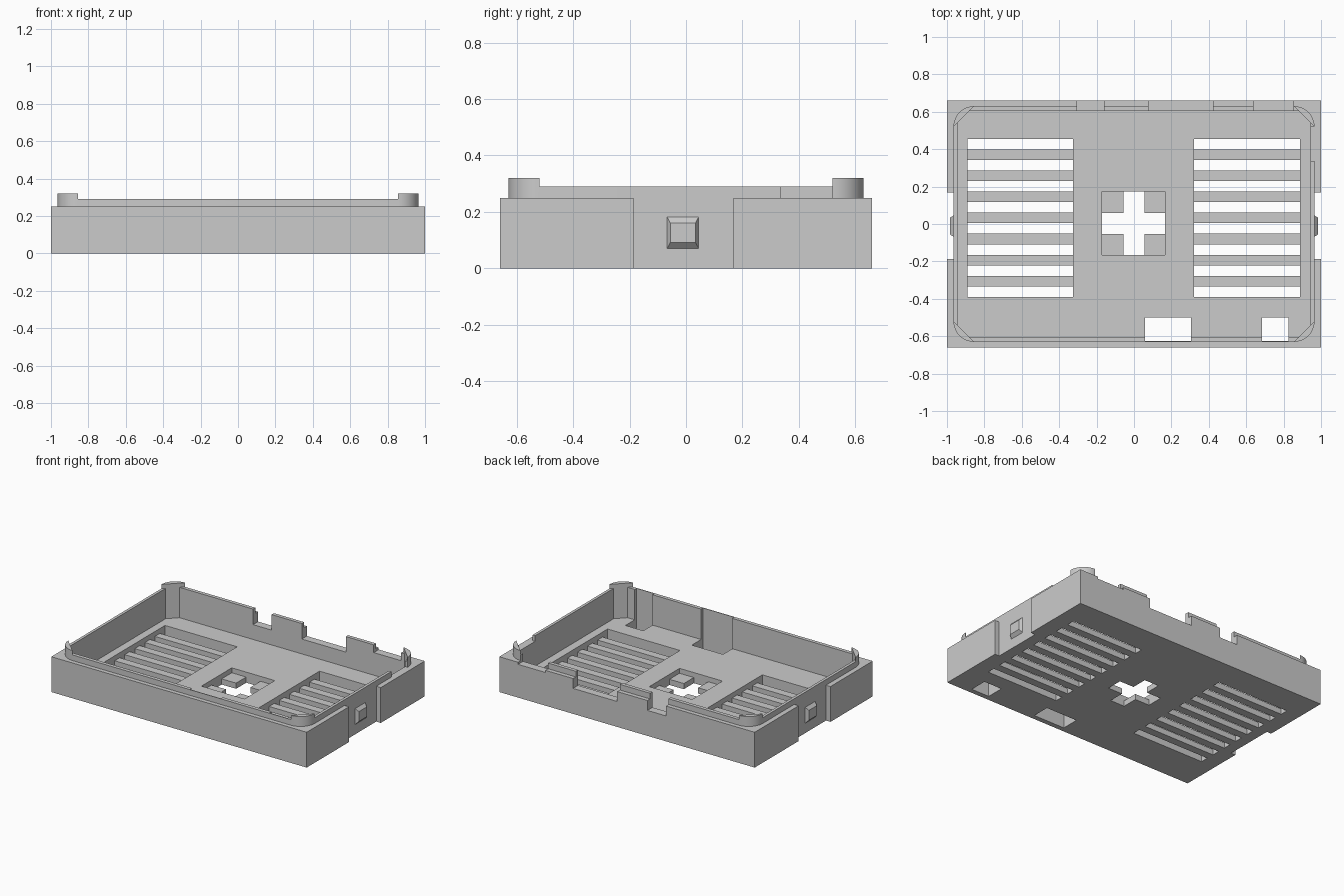
import bpy, bmesh
from math import sin, cos, pi

if "Cube" in bpy.data.objects:
    bpy.data.objects.remove(bpy.data.objects["Cube"], do_unlink=True)

grey = bpy.data.materials.new("plain grey")
grey.use_nodes = True
COLOUR = (0.6, 0.6, 0.6, 1)
grey.diffuse_color = COLOUR
grey.node_tree.nodes["Principled BSDF"].inputs["Base Color"].default_value = COLOUR


def prism(name, points, z0, z1):
    """Extrude a flat outline from z0 to z1."""
    bm = bmesh.new()
    base = bm.faces.new([bm.verts.new((x, y, z0)) for x, y in points])
    top = bmesh.ops.extrude_face_region(bm, geom=[base])["geom"]
    verts = [v for v in top if isinstance(v, bmesh.types.BMVert)]
    bmesh.ops.translate(bm, verts=verts, vec=(0, 0, z1 - z0))
    bmesh.ops.recalc_face_normals(bm, faces=bm.faces)
    mesh = bpy.data.meshes.new(name)
    bm.to_mesh(mesh)
    bm.free()
    mesh.materials.append(grey)
    obj = bpy.data.objects.new(name, mesh)
    bpy.context.collection.objects.link(obj)
    return obj


def block(name, x0, x1, y0, y1, z0, z1):
    return prism(name, [(x0, y0), (x1, y0), (x1, y1), (x0, y1)], z0, z1)


def chamfered(hx, hy, total):
    """Rectangle whose corners are cut where |x| + |y| = total."""
    quarter = [(hx, total - hx), (total - hy, hy)]
    right = [(x, -y) for x, y in reversed(quarter)] + quarter
    return right + [(-x, y) for x, y in reversed(right)]


def rounded(hx, hy, r, steps=12):
    points = []
    for k, (sx, sy) in enumerate([(1, 1), (-1, 1), (-1, -1), (1, -1)]):
        for i in range(steps + 1):
            a = (k + i / steps) * pi / 2
            points.append((sx * (hx - r) + r * cos(a), sy * (hy - r) + r * sin(a)))
    return points


def combine(target, tool, operation="DIFFERENCE"):
    mod = target.modifiers.new("cut", "BOOLEAN")
    mod.operation = operation
    mod.solver = "EXACT"
    mod.object = tool
    bpy.context.view_layer.objects.active = target
    bpy.ops.object.modifier_apply(modifier=mod.name)
    bpy.data.objects.remove(tool, do_unlink=True)


def cut(*limits):
    combine(shell, block("cutter", *limits))


# Tray body with a raised inner rim
CORNER = 1.485
shell = block("case_shell", -1, 1, -0.66, 0.66, 0, 0.25)
combine(shell, prism("rim", rounded(0.965, 0.63, 0.11), 0.1, 0.32), "UNION")
# Lower the rim except for the corner posts, then hollow the tray
combine(shell, prism("cutter", chamfered(1.1, 0.8, CORNER), 0.29, 0.5))
combine(shell, prism("cutter", chamfered(0.945, 0.604, CORNER), 0.075, 0.6))

# Recess in the middle of each short side
for x0, x1 in ((0.965, 1.2), (-1.2, -0.965)):
    cut(x0, x1, -0.187, 0.168, -0.2, 0.6)

# Connector openings in the rear wall, and the rim gap on the left side
for x0, x1, z in ((-0.305, -0.16, 0.18), (0.077, 0.422, 0.18), (0.64, 0.853, 0.235)):
    cut(x0, x1, 0.58, 0.8, z, 0.6)
cut(0.9, 1.1, 0.337, 0.52, 0.25, 0.6)

# Openings through the floor at the front
for x0, x1 in ((0.06, 0.305), (0.685, 0.825)):
    cut(x0, x1, -0.625, -0.5, -0.2, 0.6)

# Vent pockets with thin slats
PITCH = 0.845 / 15
for x0, x1 in ((-0.89, -0.325), (0.32, 0.887)):
    cut(x0, x1, -0.39, 0.455, 0.04, 0.15)
    for i in range(8):
        y = -0.39 + 2 * i * PITCH
        cut(x0, x1, y, y + PITCH, -0.1, 0.15)

# Central cross opening in a square pocket
cut(-0.17, 0.167, -0.166, 0.173, 0.04, 0.15)
cut(-0.057, 0.055, -0.166, 0.173, -0.1, 0.15)
cut(-0.17, 0.167, -0.054, 0.06, -0.1, 0.15)

# Tapered snap catches in the side recesses
for side, label in ((1, "left"), (-1, "right")):
    catch = block(label + "_catch", side * 0.955, side * 0.985, -0.067, 0.045, 0.07, 0.182)
    for v in catch.data.vertices:
        if abs(v.co.x) > 0.97:
            v.co.y = -0.011 + (v.co.y + 0.011) * 0.8
            v.co.z = 0.126 + (v.co.z - 0.126) * 0.62
        else:
            v.co.x = side * 0.965

# Smooth only the rounded corner posts
bpy.ops.object.select_all(action="DESELECT")
shell.select_set(True)
bpy.context.view_layer.objects.active = shell
bpy.ops.object.shade_smooth_by_angle(angle=pi / 6)
